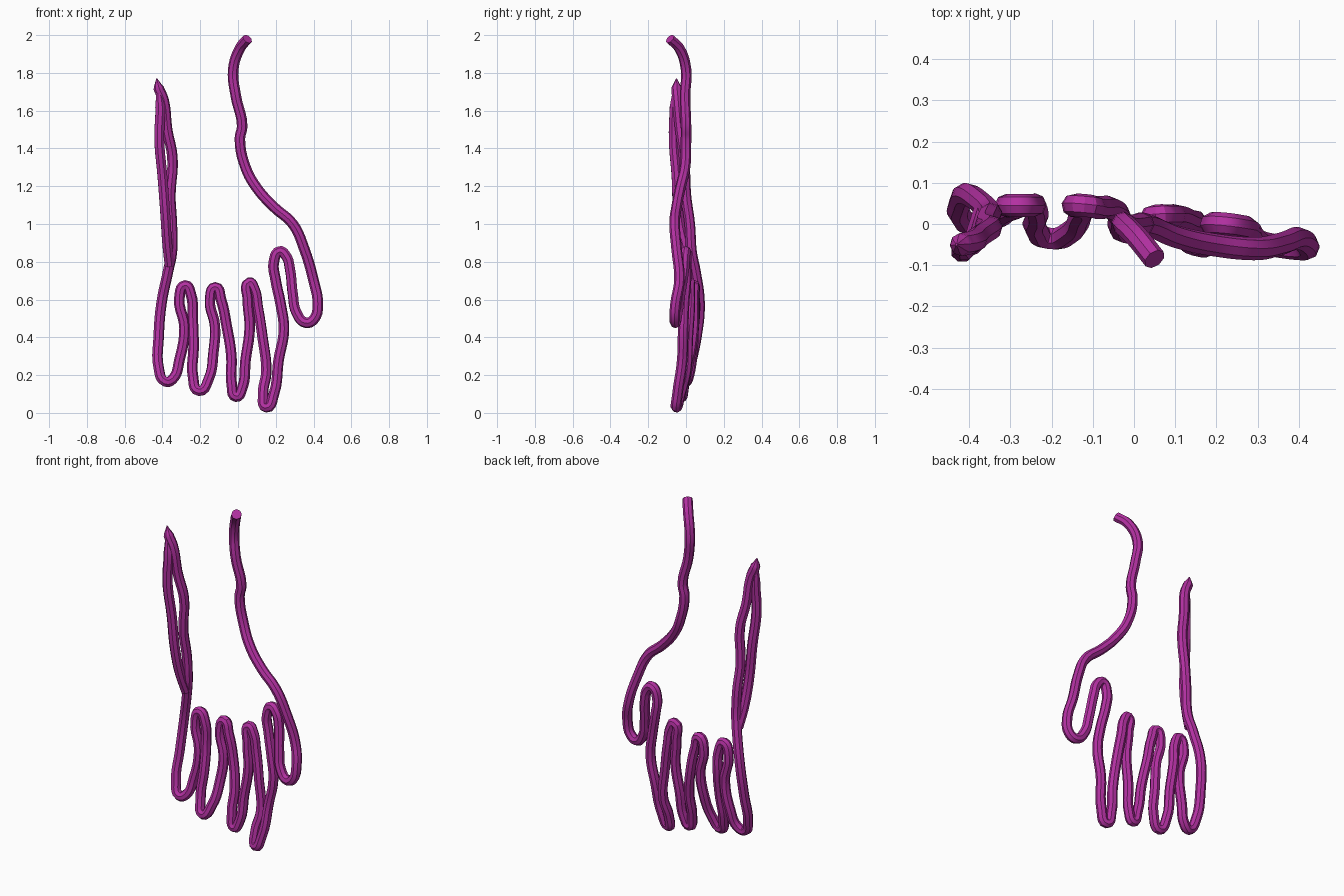
import bpy

R = 0.028
mat = bpy.data.materials.new("magenta")
mat.diffuse_color = (0.45, 0.03, 0.36, 1)


def tube(name, pts, taper=None):
    """Round tube along a smooth path of (x, y, z) points."""
    cu = bpy.data.curves.new(name, 'CURVE')
    cu.dimensions = '3D'
    cu.bevel_depth = R
    cu.bevel_resolution = 2
    cu.resolution_u = 5
    cu.use_fill_caps = True
    sp = cu.splines.new('BEZIER')
    sp.bezier_points.add(len(pts) - 1)
    for i, (bp, p) in enumerate(zip(sp.bezier_points, pts)):
        bp.co = p
        bp.handle_left_type = bp.handle_right_type = 'AUTO'
        bp.radius = (taper or {}).get(i, 1)
    ob = bpy.data.objects.new(name, cu)
    bpy.context.collection.objects.link(ob)
    bpy.ops.object.select_all(action='DESELECT')
    ob.select_set(True)
    bpy.context.view_layer.objects.active = ob
    bpy.ops.object.convert(target='MESH')
    ob = bpy.context.object
    ob.data.materials.clear()
    ob.data.materials.append(mat)
    bpy.ops.object.shade_smooth_by_angle()
    return ob


# hand outline: right wrist, thumb, four fingers, back up the left wrist
wrist_and_thumb = [
    (0.05, -0.085, 1.98), (0.01, -0.035, 1.93), (-0.025, 0.0, 1.82),
    (-0.012, -0.005, 1.68), (0.022, 0.0, 1.52), (0.01, 0.0, 1.45),
    (0.04, -0.005, 1.3), (0.1, -0.03, 1.19), (0.19, -0.05, 1.09),
    (0.29, -0.06, 1.0), (0.35, -0.05, 0.87), (0.4, -0.035, 0.7),
    (0.422, -0.055, 0.58), (0.405, -0.06, 0.5), (0.36, -0.055, 0.477),
    (0.31, -0.045, 0.53), (0.29, -0.03, 0.63), (0.275, -0.01, 0.76),
    (0.255, -0.005, 0.83), (0.22, 0.0, 0.855)]
index = [
    (0.19, 0.0, 0.8), (0.2, 0.0, 0.7), (0.225, -0.01, 0.58),
    (0.243, -0.015, 0.44), (0.215, -0.02, 0.28), (0.19, -0.045, 0.1),
    (0.15, -0.05, 0.029), (0.133, -0.03, 0.1), (0.15, 0.0, 0.22),
    (0.13, 0.01, 0.4), (0.105, 0.02, 0.56), (0.085, 0.02, 0.66),
    (0.06, 0.02, 0.69)]
middle = [
    (0.052, 0.015, 0.6), (0.062, 0.01, 0.45), (0.04, 0.0, 0.28),
    (0.022, -0.015, 0.13), (-0.01, -0.02, 0.085), (-0.033, -0.01, 0.15),
    (-0.035, 0.02, 0.3), (-0.06, 0.04, 0.46), (-0.09, 0.04, 0.6),
    (-0.12, 0.045, 0.665)]
ring = [
    (-0.148, 0.045, 0.6), (-0.122, 0.04, 0.46), (-0.13, 0.02, 0.32),
    (-0.155, -0.02, 0.18), (-0.205, -0.035, 0.115), (-0.238, -0.01, 0.19),
    (-0.235, 0.02, 0.35), (-0.24, 0.045, 0.5), (-0.25, 0.045, 0.63),
    (-0.28, 0.045, 0.675)]
little = [
    (-0.31, 0.045, 0.61), (-0.283, 0.04, 0.45), (-0.31, 0.03, 0.28),
    (-0.345, 0.01, 0.18), (-0.385, 0.0, 0.165), (-0.42, 0.02, 0.24),
    (-0.42, 0.055, 0.4), (-0.405, 0.072, 0.58), (-0.37, 0.05, 0.75)]
wrist_inner = [
    (-0.35, 0.03, 0.85), (-0.35, 0.02, 1.0), (-0.358, 0.0, 1.15),
    (-0.347, -0.01, 1.35), (-0.375, -0.03, 1.5), (-0.395, -0.045, 1.66),
    (-0.42, -0.05, 1.72), (-0.43, -0.05, 1.77)]
path = wrist_and_thumb + index + middle + ring + little + wrist_inner
tube("hand_outline", path, {len(path) - 1: 0.1})

# second strand of the left wrist
tube("wrist_outer_strand", [
    (-0.425, -0.055, 1.745), (-0.412, -0.06, 1.62), (-0.417, -0.065, 1.45),
    (-0.4, -0.05, 1.25), (-0.385, -0.04, 1.05), (-0.375, -0.01, 0.9),
    (-0.362, 0.03, 0.78)], {0: 0.3})
